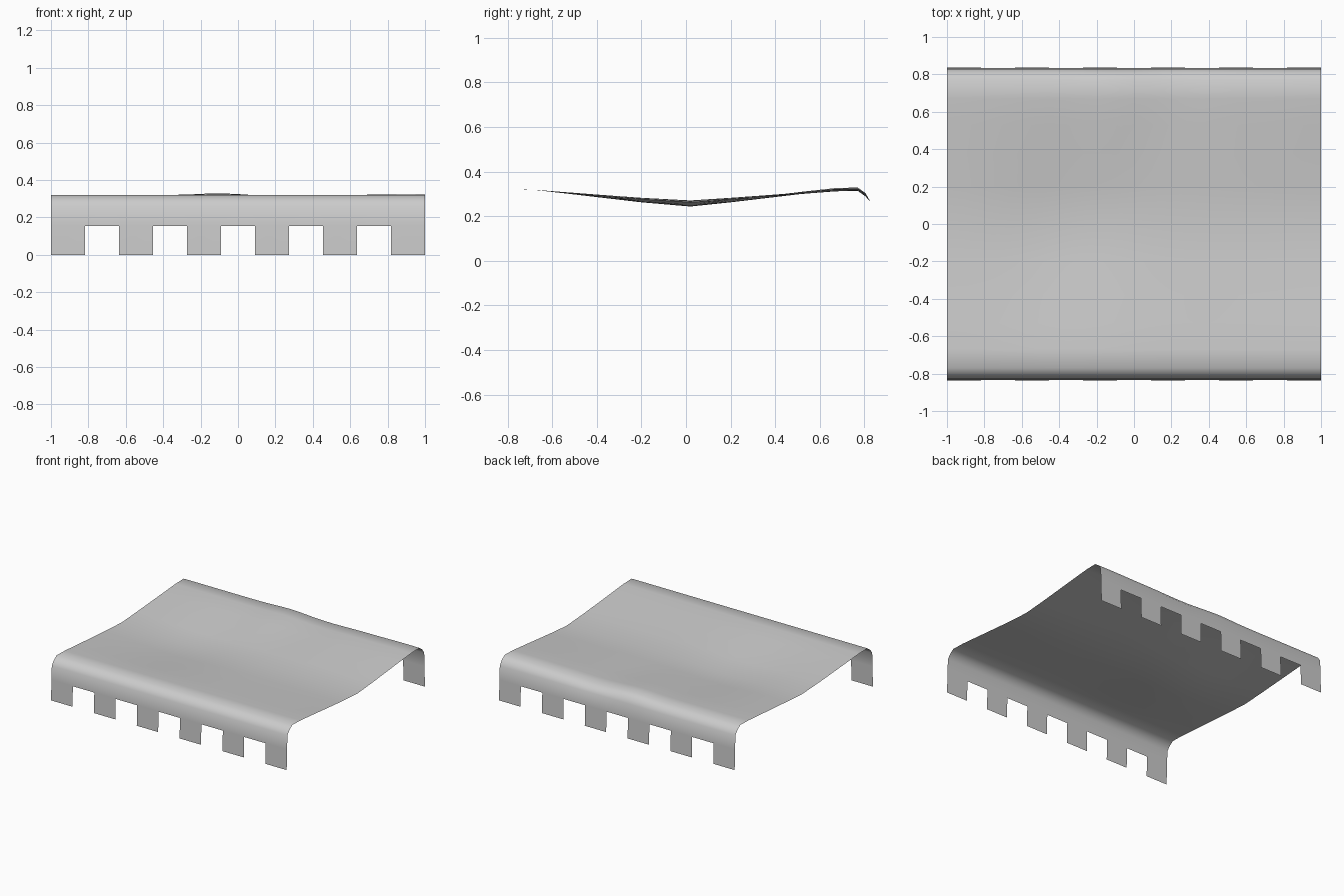
import bpy, bmesh, math

if "Cube" in bpy.data.objects:
    bpy.data.objects.remove(bpy.data.objects["Cube"])

N = 11            # columns across: even ones carry a hanging tab
SUB = 2           # subdivisions per column
# half profile (y, z, sag weight), from tab hem up to the ridge and centre
half = [(0.838, 0.0, 0), (0.833, 0.155, 0), (0.829, 0.262, 0), (0.805, 0.295, 0),
        (0.77, 0.32, 0), (0.67, 0.319, 0.03), (0.53, 0.317, 0.22), (0.38, 0.316, 0.45),
        (0.2, 0.316, 0.74)]
profile = [(-y, z, w) for y, z, w in half] + [(0.02, 0.316, 1)] + half[::-1]


def sag(x):
    # cloth hangs deepest left of centre
    return 0.05 + 0.025 * math.exp(-((x + 0.4) / 0.35) ** 2) + 0.006 * x


def ripple(x):
    # slight wave of the rear ridge
    return 0.009 * math.exp(-((x + 0.1) / 0.15) ** 2) - 0.006 * math.exp(-((x - 0.25) / 0.18) ** 2) \
        + 0.004 * math.exp(-((x - 0.9) / 0.2) ** 2)


# Draped cloth with tabbed valances
bm = bmesh.new()
rows = []
for y, z, w in profile:
    row = []
    for i in range(N * SUB + 1):
        x = -1 + 2 * i / (N * SUB)
        wave = ripple(x) * max(0, min(1, (y - 0.2) / 0.4)) if z > 0.28 else 0
        row.append(bm.verts.new((x, y, z - w * sag(x) + wave)))
    rows.append(row)
last = len(rows) - 2
for r in range(last + 1):
    for i in range(N * SUB):
        if r in (0, last) and (i // SUB) % 2:
            continue          # gap between tabs
        bm.faces.new((rows[r][i], rows[r][i + 1], rows[r + 1][i + 1], rows[r + 1][i]))
bmesh.ops.delete(bm, geom=[v for v in bm.verts if not v.link_faces], context='VERTS')
for f in bm.faces:
    f.smooth = True
mesh = bpy.data.meshes.new("awning_cloth")
bm.to_mesh(mesh)
bm.free()
obj = bpy.data.objects.new("awning_cloth", mesh)
bpy.context.collection.objects.link(obj)
